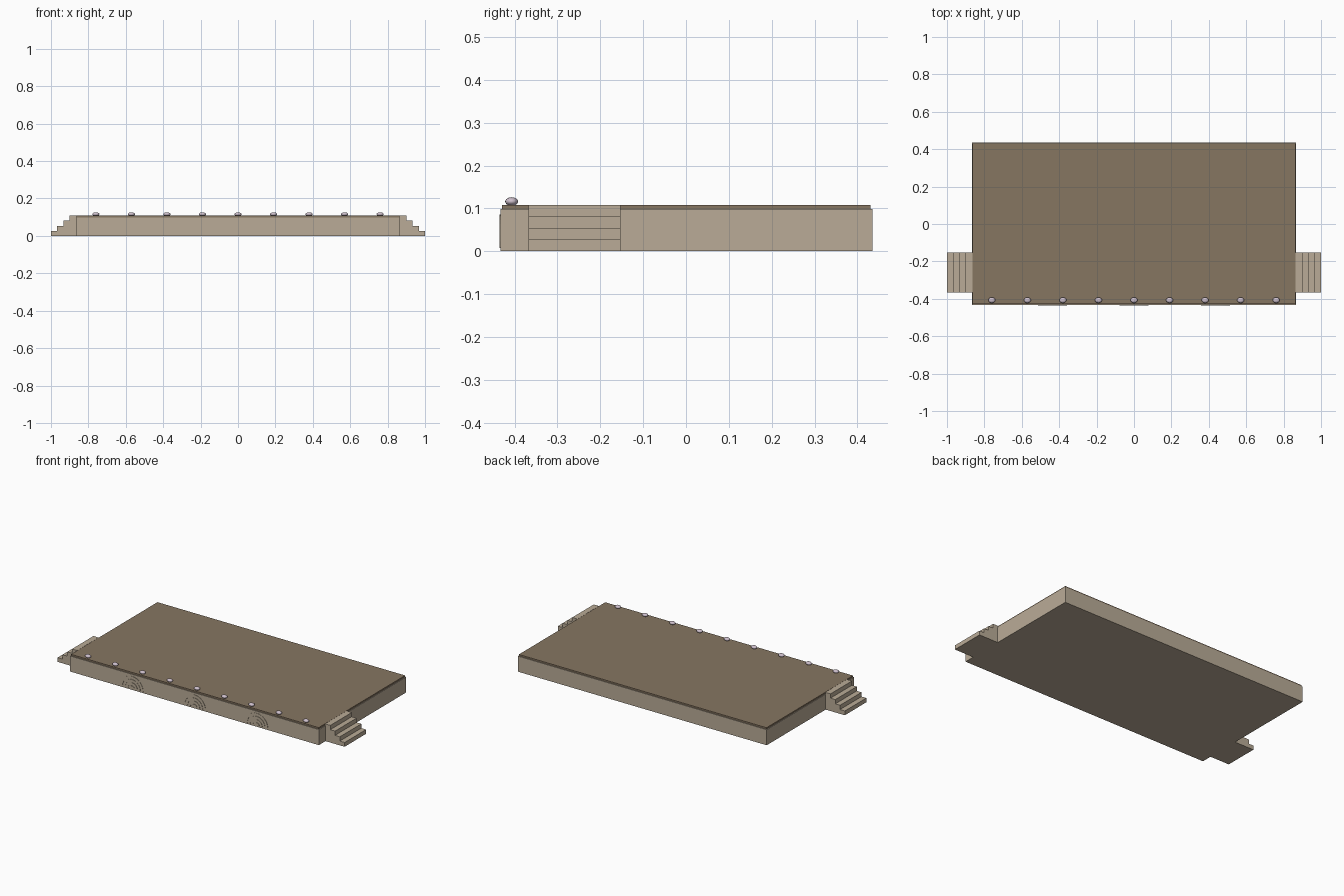
import bpy, bmesh, math
from mathutils import Matrix

if "Cube" in bpy.data.objects:
    bpy.data.objects.remove(bpy.data.objects["Cube"], do_unlink=True)


def material(name, rgb):
    m = bpy.data.materials.new(name)
    m.use_nodes = True
    m.diffuse_color = (*rgb, 1)
    m.node_tree.nodes["Principled BSDF"].inputs["Base Color"].default_value = (*rgb, 1)
    return m


STONE = material("pale stone", (0.49, 0.41, 0.31))
FLOOR = material("brown floor", (0.24, 0.18, 0.12))
LAMP = material("lilac lamp", (0.61, 0.52, 0.60))


def finish(name, bm, mat):
    bmesh.ops.recalc_face_normals(bm, faces=bm.faces)
    mesh = bpy.data.meshes.new(name)
    bm.to_mesh(mesh)
    bm.free()
    mesh.materials.append(mat)
    obj = bpy.data.objects.new(name, mesh)
    bpy.context.collection.objects.link(obj)
    return obj


def box(name, x, y, z, mat):
    bm = bmesh.new()
    size = [b - a for a, b in (x, y, z)]
    mid = [(a + b) / 2 for a, b in (x, y, z)]
    bmesh.ops.create_cube(bm, size=1, matrix=Matrix.Translation(mid) @ Matrix.Diagonal((*size, 1)))
    return finish(name, bm, mat)


def prism(name, points, vector, mat):
    """Extrude a closed outline along a vector."""
    bm = bmesh.new()
    face = bm.faces.new([bm.verts.new(p) for p in points])
    ext = bmesh.ops.extrude_face_region(bm, geom=[face])
    moved = [v for v in ext["geom"] if isinstance(v, bmesh.types.BMVert)]
    bmesh.ops.translate(bm, verts=moved, vec=vector)
    return finish(name, bm, mat)


# Platform body and the slightly inset floor slab
HALF, FRONT, BACK, TOP = 0.867, -0.433, 0.435, 0.108
box("platform_body", (-HALF, HALF), (FRONT, BACK), (0, 0.098), STONE)
box("stage_floor", (-HALF + 0.004, HALF - 0.004), (FRONT + 0.004, BACK - 0.004), (0.098, TOP), FLOOR)

# Stepped staircases on both sides
STEPS = 4
run, rise = (1 - HALF) / STEPS, TOP / STEPS
for side, label in ((1, "left"), (-1, "right")):
    outline = [(HALF - 0.003, 0)]
    for i in range(STEPS):
        x = 1 - i * run
        outline += [(x, i * rise), (x, (i + 1) * rise)]
    outline.append((HALF - 0.003, TOP))
    prism(label + "_stairs", [(side * x, -0.367, z) for x, z in outline], (0, 0.214, 0), STONE)

# Concentric relief arches on the front wall
SEG = 16
for n, cx in enumerate((-0.435, 0, 0.435)):
    for k in range(4):
        outer = 0.078 - 0.02 * k
        inner = max(outer - 0.012, 0.004)

        def arc(r):
            return [(cx + r * math.cos(math.pi * i / SEG), FRONT + 0.001,
                     0.008 + r * math.sin(math.pi * i / SEG)) for i in range(SEG + 1)]
        prism(f"arch_{n + 1}_ring_{k + 1}", arc(outer) + arc(inner)[::-1], (0, -0.003, 0), STONE)

# Row of footlights along the front edge
for i in range(9):
    bm = bmesh.new()
    place = Matrix.Translation((-0.76 + 0.19 * i, -0.407, 0.116)) @ Matrix.Diagonal((0.019, 0.015, 0.01, 1))
    bmesh.ops.create_uvsphere(bm, u_segments=16, v_segments=10, radius=1, matrix=place)
    lamp = finish(f"footlight_{i + 1}", bm, LAMP)
    for p in lamp.data.polygons:
        p.use_smooth = True
